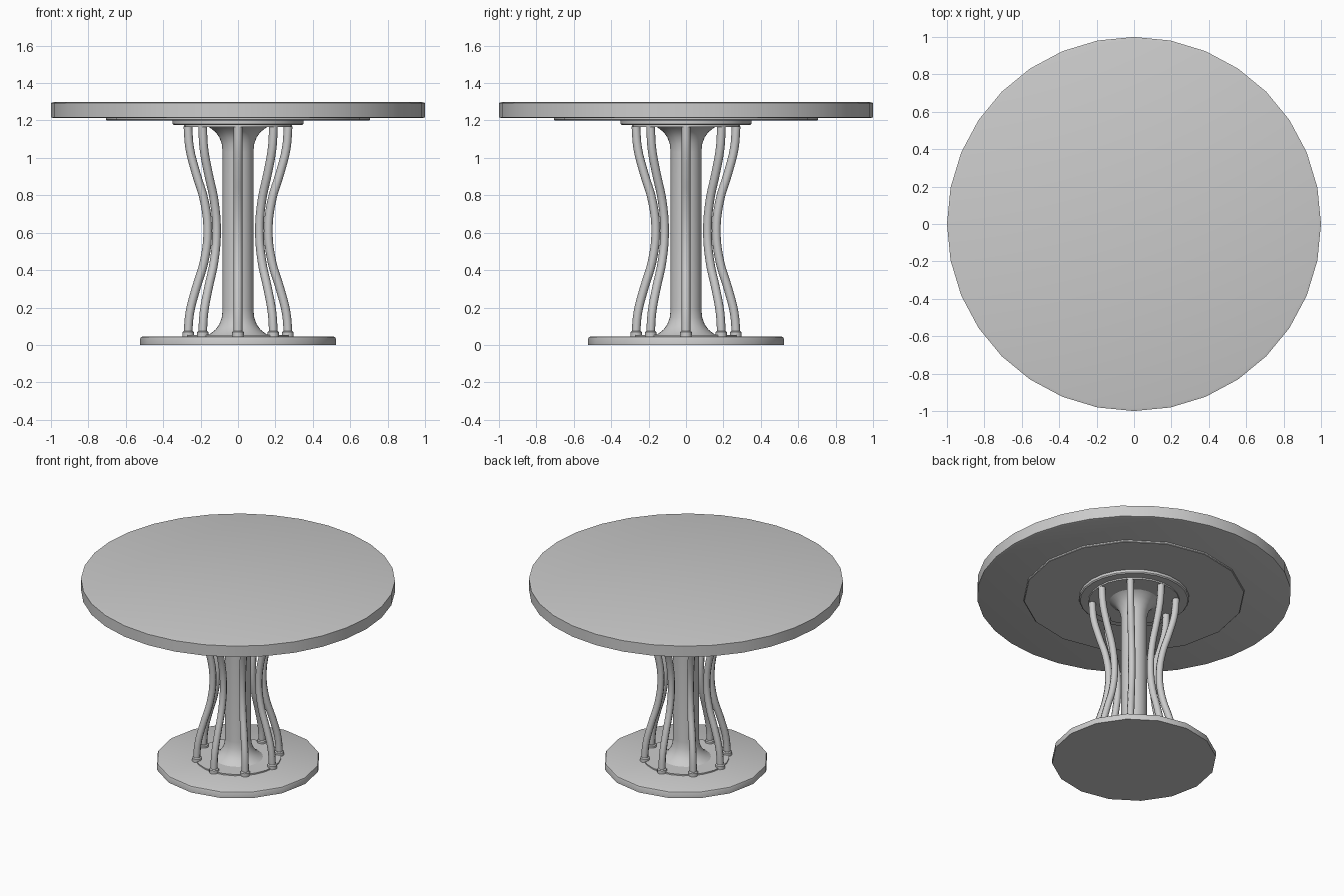
import bpy
import bmesh
from math import cos, sin, tau, radians

cube = bpy.data.objects.get("Cube")
if cube:
    bpy.data.objects.remove(cube, do_unlink=True)

# Single plain grey finish
grey = bpy.data.materials.new("light_grey")
grey.use_nodes = True
tone = (0.6, 0.6, 0.6, 1)
grey.diffuse_color = tone
grey.node_tree.nodes["Principled BSDF"].inputs["Base Color"].default_value = tone


def smooth(obj, angle=35):
    bpy.ops.object.select_all(action='DESELECT')
    obj.select_set(True)
    bpy.context.view_layer.objects.active = obj
    bpy.ops.object.shade_smooth_by_angle(angle=radians(angle))


def lathe(name, profile, sides, centre=(0, 0)):
    """Turn a bottom-to-top (radius, height) profile into a closed solid."""
    bm = bmesh.new()
    rings = [[bm.verts.new((centre[0] + r * cos(tau * i / sides),
                            centre[1] + r * sin(tau * i / sides), z))
              for i in range(sides)] for r, z in profile]
    for low, high in zip(rings, rings[1:]):
        for i in range(sides):
            j = (i + 1) % sides
            bm.faces.new((low[i], low[j], high[j], high[i]))
    bm.faces.new(rings[0][::-1])
    bm.faces.new(rings[-1])
    mesh = bpy.data.meshes.new(name)
    bm.to_mesh(mesh)
    bm.free()
    obj = bpy.data.objects.new(name, mesh)
    bpy.context.collection.objects.link(obj)
    mesh.materials.append(grey)
    smooth(obj)
    return obj


def disc(name, radius, bottom, top, sides, low_bevel=0.0, top_bevel=0.0):
    profile = [(radius, bottom), (radius, top)]
    if low_bevel:
        profile[:1] = [(radius - low_bevel, bottom), (radius, bottom + low_bevel)]
    if top_bevel:
        profile[-1:] = [(radius, top - top_bevel),
                        (radius - 0.3 * top_bevel, top - 0.3 * top_bevel),
                        (radius - top_bevel, top)]
    return lathe(name, profile, sides)


# Top and its supporting plates
lathe("tabletop", [(0.988, 1.213), (1, 1.217), (1, 1.294), (0.985, 1.298)], 32)
disc("support_plate", 0.705, 1.2, 1.215, 16, low_bevel=0.004)
disc("mounting_plate", 0.35, 1.175, 1.202, 24, low_bevel=0.007)
disc("upper_rod_ring", 0.29, 1.165, 1.177, 24)

# Base
disc("base_plate", 0.523, 0, 0.045, 16, top_bevel=0.012)
disc("lower_rod_ring", 0.275, 0.043, 0.054, 24)

# Central column, flared alike at both ends
flare = [(0.165, 0.05), (0.148, 0.06), (0.12, 0.082), (0.1, 0.11),
         (0.087, 0.145), (0.082, 0.19)]
column = flare + [(r, 1.22 - z) for r, z in reversed(flare)]
lathe("central_column", column, 32)

# Eight waisted rods with foot collars
path = [(0.268, 0.05), (0.258, 0.17), (0.225, 0.3), (0.18, 0.45), (0.162, 0.61),
        (0.18, 0.77), (0.225, 0.92), (0.258, 1.05), (0.268, 1.17)]
for n in range(8):
    a = tau * n / 8
    curve = bpy.data.curves.new(f"rod_{n + 1}", 'CURVE')
    curve.dimensions = '3D'
    curve.bevel_depth = 0.023
    curve.bevel_resolution = 2
    curve.resolution_u = 4
    curve.use_fill_caps = True
    spline = curve.splines.new('BEZIER')
    spline.bezier_points.add(len(path) - 1)
    for point, (r, z) in zip(spline.bezier_points, path):
        point.co = (r * cos(a), r * sin(a), z)
        point.handle_left_type = point.handle_right_type = 'AUTO'
    rod = bpy.data.objects.new(f"rod_{n + 1}", curve)
    bpy.context.collection.objects.link(rod)
    curve.materials.append(grey)
    bpy.ops.object.select_all(action='DESELECT')
    rod.select_set(True)
    bpy.context.view_layer.objects.active = rod
    bpy.ops.object.convert(target='MESH')
    smooth(bpy.context.view_layer.objects.active, 50)

    lathe(f"rod_collar_{n + 1}", [(0.031, 0.045), (0.031, 0.068), (0.024, 0.074)], 12,
          (0.266 * cos(a), 0.266 * sin(a)))
